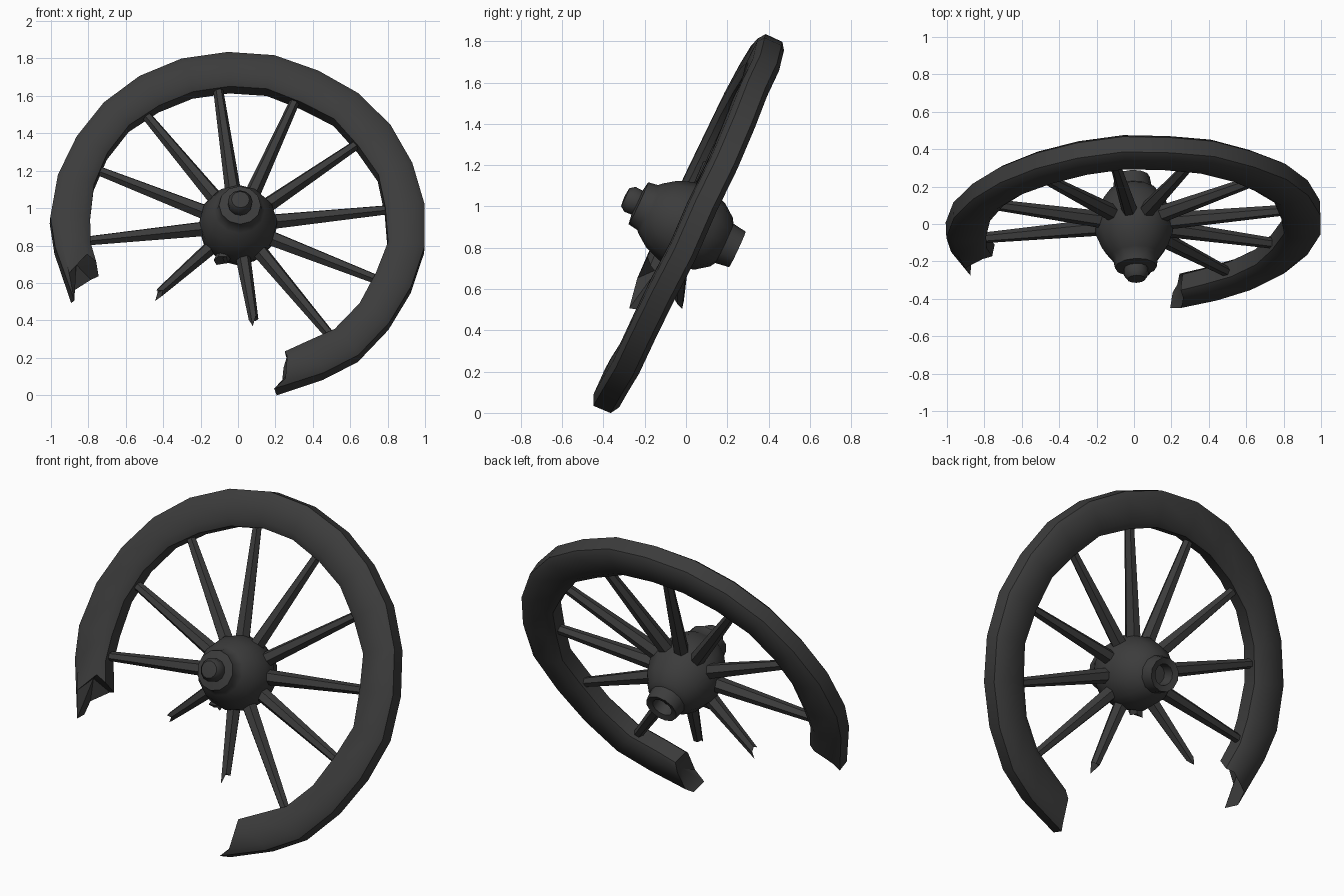
import bpy, math, random
from mathutils import Vector, Matrix

if "Cube" in bpy.data.objects:
    bpy.data.objects.remove(bpy.data.objects["Cube"])

random.seed(4)
# the wheel is built upright (axis on y), then leaned back and slightly turned
LEAN = (Matrix.Translation((0, 0, 0.908)) @ Matrix.Rotation(math.radians(2.5), 4, 'Z')
        @ Matrix.Rotation(math.radians(-25), 4, 'X'))
dark = bpy.data.materials.new("dark_wood")
dark.diffuse_color = (0.045, 0.045, 0.045, 1)
dark.use_nodes = True
dark.node_tree.nodes["Principled BSDF"].inputs["Base Color"].default_value = dark.diffuse_color


def loft(name, rings, start, end, angle=40):
    """Skin equal-length rings of points; close both ends with a fan to a point."""
    n = len(rings[0])
    verts = [p for r in rings for p in r] + [start, end]
    s, e = len(verts) - 2, len(verts) - 1
    faces = []
    for i in range(len(rings) - 1):
        for j in range(n):
            a, b = i * n + j, i * n + (j + 1) % n
            faces.append((a, b, b + n, a + n))
    last = (len(rings) - 1) * n
    for j in range(n):
        k = (j + 1) % n
        faces += [(k, j, s), (last + j, last + k, e)]
    me = bpy.data.meshes.new(name)
    me.from_pydata([LEAN @ Vector(v) for v in verts], [], faces)
    me.materials.append(dark)
    ob = bpy.data.objects.new(name, me)
    bpy.context.collection.objects.link(ob)
    bpy.ops.object.select_all(action='DESELECT')
    ob.select_set(True)
    bpy.context.view_layer.objects.active = ob
    bpy.ops.object.mode_set(mode='EDIT')
    bpy.ops.mesh.select_all(action='SELECT')
    bpy.ops.mesh.normals_make_consistent(inside=False)
    bpy.ops.object.mode_set(mode='OBJECT')
    bpy.ops.object.shade_smooth_by_angle(angle=math.radians(angle))
    return ob


def polar(r, deg, y=0.0):
    a = math.radians(deg)
    return Vector((r * math.cos(a), y, r * math.sin(a)))


# rim: rounded section swept round a broken arc with splintered ends
section = [(1.0, -.045), (1.0, .045), (.965, .07), (.84, .072),
           (.80, .045), (.80, -.045), (.84, -.072), (.965, -.07)]
start_deg = [280, 281, 283, 286, 288, 287, 287, 284]
end_deg = [567.6, 566, 562, 560, 560.5, 557, 554, 559]
SEG = 20
rings = []
for i in range(SEG + 1):
    t = i / SEG
    out, inn, side = (random.uniform(-.008, .006), random.uniform(-.012, .012),
                      random.uniform(-.006, .006))
    if i in (0, SEG):
        out = inn = side = 0
    ring = []
    for (r, y), s, e in zip(section, start_deg, end_deg):
        # splinter offsets only affect the end rings
        deg = s if i == 0 else e if i == SEG else 280 + 287 * t
        if i == SEG - 1:
            deg -= 4
        if i == 1:
            deg += 2
        ring.append(polar(r + (out if r > .9 else inn), deg, y + side))
    rings.append(ring)
loft("rim", rings, polar(.9, 287), polar(.9, 555))

# hub: lathed barrel with a hollow back sleeve and a front collar and axle peg
profile = [(.20, .055), (.265, .06), (.275, .095), (.205, .105), (.19, .13),
           (.13, .175), (.04, .208), (-.05, .208), (-.13, .178), (-.19, .135),
           (-.205, .12), (-.255, .112), (-.262, .064), (-.30, .066), (-.325, .048)]
N = 12
hub = [[polar(r, 360 * j / N, y) for j in range(N)] for y, r in profile]
loft("hub", hub, Vector((0, .20, 0)), Vector((0, -.33, 0)), 45)


# spokes: tapered six-sided bars
def spoke(name, root, tip, jag=0.0, w0=.044, w1=.026):
    d = (tip - root).normalized()
    side = d.cross(Vector((0, 1, 0))).normalized()
    up = side.cross(d)
    rs = []
    for t in (0, .5, 1):
        w = w0 + (w1 - w0) * t
        c = root.lerp(tip, t)
        rs.append([c + side * w * math.cos(math.pi * j / 3)
                   + up * w * 1.1 * math.sin(math.pi * j / 3)
                   + d * (jag * random.uniform(-1, 1) if t == 1 else 0)
                   for j in range(6)])
    loft(name, rs, root, tip - d * jag)


for k in range(12):
    deg = 6.5 + 30 * k
    if k in (7, 8, 9):
        continue
    spoke(f"spoke_{k + 1}", polar(.13, deg), polar(.83, deg))

# broken spokes: one bent back, one stub, one snapped short
spoke("broken_spoke_left", polar(.13, 218, .02), Vector((-.43, .14, -.34)), .035, .042, .024)
spoke("broken_spoke_stub", polar(.13, 246), polar(.23, 246), .02, .042, .038)
spoke("broken_spoke_right", polar(.13, 277), polar(.58, 277.5), .04, .042, .026)
